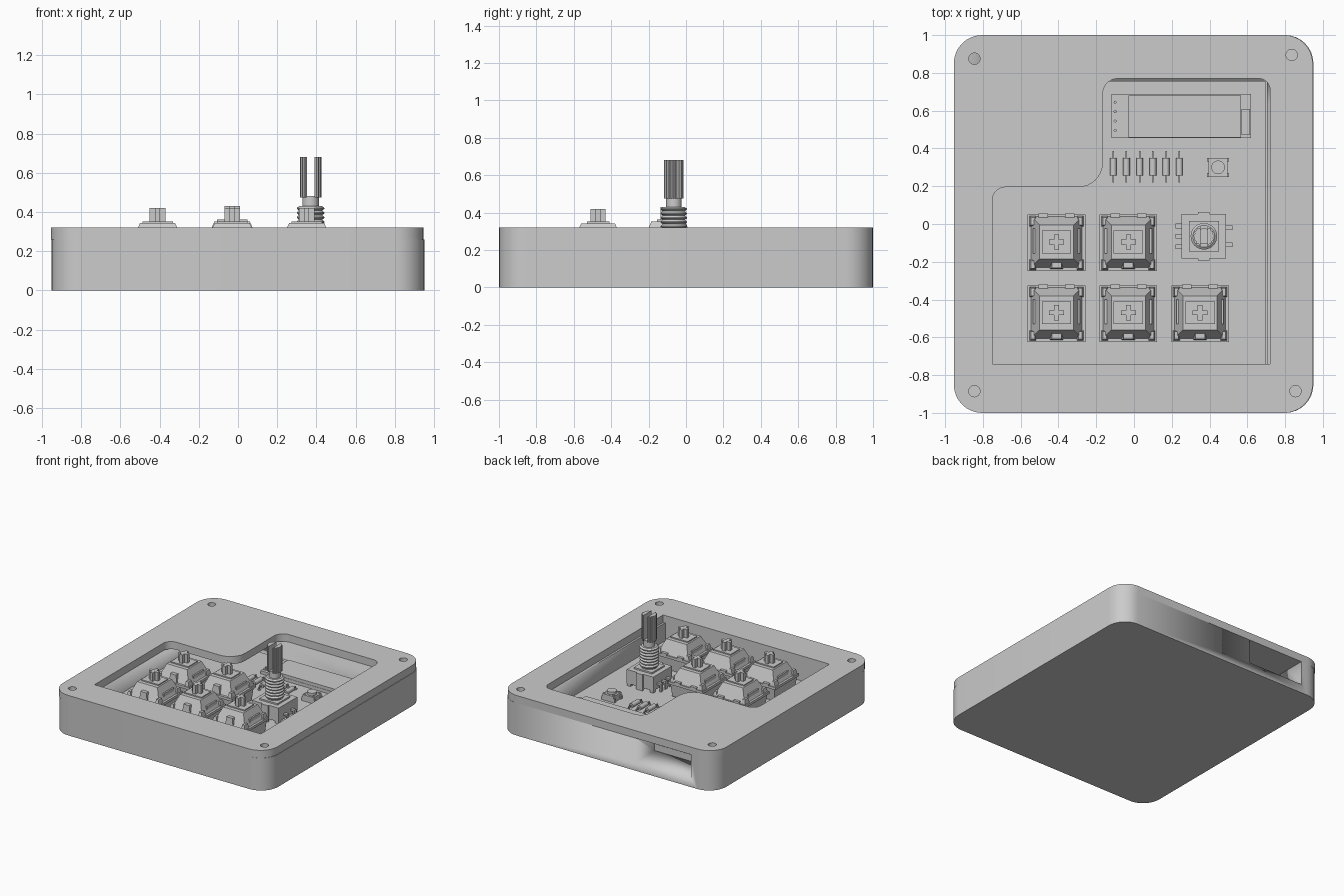
import bpy, bmesh, math
from mathutils import Matrix, Vector

cube = bpy.data.objects.get("Cube")
if cube:
    bpy.data.objects.remove(cube, do_unlink=True)

grey = bpy.data.materials.new("plain_grey")
grey.use_nodes = True
grey.diffuse_color = (0.6, 0.6, 0.6, 1)
grey.node_tree.nodes["Principled BSDF"].inputs["Base Color"].default_value = (0.6, 0.6, 0.6, 1)

PCB = 0.12    # top of the circuit board
SEAM = 0.26   # where lid meets body
TOP = 0.32


def add_object(name, mesh, loc=(0, 0, 0), smooth=True):
    obj = bpy.data.objects.new(name, mesh)
    bpy.context.collection.objects.link(obj)
    obj.location = loc
    if not mesh.materials:
        mesh.materials.append(grey)
    if smooth:
        bpy.ops.object.select_all(action="DESELECT")
        obj.select_set(True)
        bpy.context.view_layer.objects.active = obj
        bpy.ops.object.shade_smooth_by_angle(angle=math.radians(30))
    return obj


def finish(name, bm, loc=(0, 0, 0)):
    bmesh.ops.recalc_face_normals(bm, faces=bm.faces)
    mesh = bpy.data.meshes.new(name)
    bm.to_mesh(mesh)
    bm.free()
    return add_object(name, mesh, loc)


def block(bm, x, y, z0, z1, sx, sy, top=None):
    """Box standing on z0, optionally tapered to a smaller top."""
    tx, ty = top or (sx, sy)
    made = bmesh.ops.create_cube(bm, size=1)["verts"]
    for v in made:
        up = v.co.z > 0
        v.co = Vector((x + v.co.x * (tx if up else sx),
                       y + v.co.y * (ty if up else sy), z1 if up else z0))


def rod(bm, x, y, z0, z1, r, sides=24):
    bmesh.ops.create_cone(bm, cap_ends=True, segments=sides, radius1=r, radius2=r,
                          depth=z1 - z0, matrix=Matrix.Translation((x, y, (z0 + z1) / 2)))


def rounded(corners, steps=8):
    """Outline from (x, y, radius) corners, each rounded by an arc."""
    out = []
    for i, (x, y, r) in enumerate(corners):
        p = Vector((x, y))
        if r == 0:
            out.append(p)
            continue
        a = (Vector(corners[i - 1][:2]) - p).normalized()
        b = (Vector(corners[(i + 1) % len(corners)][:2]) - p).normalized()
        for k in range(steps + 1):
            t = k / steps * math.pi / 2
            out.append(p + a * r * (1 - math.sin(t)) + b * r * (1 - math.cos(t)))
    return out


def circle(x, y, r, n=24):
    return [Vector((x + r * math.cos(k * math.tau / n), y + r * math.sin(k * math.tau / n)))
            for k in range(n)]


def rect(x0, x1, y0, y1, r=0):
    return rounded([(x0, y0, r), (x1, y0, r), (x1, y1, r), (x0, y1, r)])


def slab(name, outlines, z0, z1):
    """Extruded flat shape; outlines after the first are holes."""
    curve = bpy.data.curves.new(name, "CURVE")
    curve.dimensions, curve.fill_mode = "2D", "BOTH"
    curve.extrude = (z1 - z0) / 2
    for pts in outlines:
        s = curve.splines.new("POLY")
        s.points.add(len(pts) - 1)
        for sp, p in zip(s.points, pts):
            sp.co = (p.x, p.y, 0, 1)
        s.use_cyclic_u = True
    temp = bpy.data.objects.new(name + "_temp", curve)
    bpy.context.collection.objects.link(temp)
    dg = bpy.context.evaluated_depsgraph_get()
    mesh = bpy.data.meshes.new_from_object(temp.evaluated_get(dg))
    bpy.data.objects.remove(temp, do_unlink=True)
    bm = bmesh.new()
    bm.from_mesh(mesh)
    bmesh.ops.remove_doubles(bm, verts=bm.verts, dist=0.0001)
    bmesh.ops.translate(bm, verts=bm.verts, vec=(0, 0, (z0 + z1) / 2))
    return finish(name, bm)


# Case body with its cavity and rear cable port
body = slab("case_body", [rect(-0.95, 0.95, -1, 1, 0.15)], 0, SEAM)
screws = [(-0.845, 0.875), (0.835, 0.895), (-0.845, -0.885), (0.855, -0.885)]
cutters = [((-0.025, 0.0075, 0.26), (1.46, 1.505, 0.40)),
           ((-0.5, 0.9, 0.185), (0.49, 0.5, 0.23))]
for i, (loc, size) in enumerate(cutters):
    bm = bmesh.new()
    block(bm, 0, 0, -size[2] / 2, size[2] / 2, size[0], size[1])
    cutter = finish(f"cutter_{i}", bm, loc)
    cutter.hide_render = True
    cutter.hide_set(True)
    mod = body.modifiers.new(cutter.name, "BOOLEAN")
    mod.operation, mod.solver, mod.object = "DIFFERENCE", "EXACT", cutter

# Lid with an L-shaped window and screw holes
window = rounded([(-0.75, -0.74, 0), (0.72, -0.74, 0), (0.72, 0.77, 0.06),
                  (-0.165, 0.77, 0.08), (-0.165, 0.195, 0.13), (-0.75, 0.195, 0.07)])
slab("case_lid", [rect(-0.954, 0.946, -1, 1, 0.15), window]
     + [circle(x, y, 0.03) for x, y in screws], SEAM, TOP)

# Circuit board
bm = bmesh.new()
block(bm, -0.025, 0.0075, 0.055, PCB, 1.45, 1.495)
finish("circuit_board", bm)

# Key switch, built once and shared
bm = bmesh.new()
block(bm, 0, 0, PCB, 0.22, 0.26, 0.26, (0.28, 0.28))
block(bm, 0, 0, 0.22, 0.24, 0.305, 0.30)
block(bm, 0, 0.005, 0.24, 0.343, 0.27, 0.27, (0.18, 0.18))
block(bm, 0, 0.005, 0.343, 0.352, 0.155, 0.12)
block(bm, 0, 0.005, 0.352, 0.42, 0.08, 0.026)
block(bm, 0, 0.005, 0.352, 0.42, 0.026, 0.08)
block(bm, 0, -0.118, 0.24, 0.30, 0.07, 0.04, (0.05, 0.03))
for sx in (-1, 1):
    for sy in (-1, 1):
        block(bm, sx * 0.125, sy * 0.115, 0.24, 0.275, 0.035, 0.055, (0.02, 0.04))
    block(bm, sx * 0.118, 0.01, 0.24, 0.29, 0.014, 0.13)
    block(bm, sx * 0.07, 0.14, 0.24, 0.255, 0.05, 0.03)
first = finish("key_switch_1", bm, (-0.41, -0.475, 0))
spots = [(-0.03, -0.475, 0), (0.35, -0.475, 0), (-0.41, -0.1, 0), (-0.03, -0.1, 0.01)]
for i, loc in enumerate(spots):
    add_object(f"key_switch_{i + 2}", first.data, loc, smooth=False)

# Rotary encoder: body, pins, tabs
EX, EY = 0.37, -0.065
bm = bmesh.new()
block(bm, EX, EY, PCB + 0.02, 0.25, 0.235, 0.235)
block(bm, EX, EY, 0.25, 0.262, 0.16, 0.16)
for side, ys in ((-1, (-0.055, 0, 0.055)), (1, (-0.045, 0.045))):
    for y in ys:
        block(bm, EX + side * 0.13, EY + y, 0.17, 0.185, 0.04, 0.025)
        block(bm, EX + side * 0.145, EY + y, PCB, 0.185, 0.012, 0.025)
for s in (-1, 1):
    block(bm, EX, EY + s * 0.122, PCB, 0.25, 0.06, 0.012)
    for sx in (-1, 1):
        block(bm, EX + sx * 0.1, EY + s * 0.1, PCB, 0.15, 0.03, 0.03)
finish("encoder_body", bm)

# Encoder threaded bushing, turned from a zigzag profile
bm = bmesh.new()
profile = [(0, 0.255), (0.06, 0.255)]
for k in range(7):
    z = 0.27 + k * 0.023
    profile += [(0.06, z), (0.07, z + 0.008), (0.07, z + 0.013)]
profile += [(0.058, 0.43), (0.042, 0.43), (0.042, 0.482), (0, 0.482)]
verts = [bm.verts.new((r, 0, z)) for r, z in profile]
edges = [bm.edges.new(pair) for pair in zip(verts, verts[1:])]
bmesh.ops.spin(bm, geom=verts + edges, cent=(0, 0, 0), axis=(0, 0, 1),
               angle=math.tau, steps=32)
bmesh.ops.remove_doubles(bm, verts=bm.verts, dist=0.0001)
finish("encoder_bushing", bm, (EX, EY, 0))

# Encoder shaft: two splined halves with a slot between
for side, word in ((1, "left"), (-1, "right")):
    half = []
    for k in range(25):
        a = math.radians(-70 + 140 * k / 24)
        r = 0.055 if k % 4 < 2 else 0.050
        half.append(Vector((EX + side * max(r * math.cos(a), 0.018), EY + r * math.sin(a))))
    slab(f"encoder_shaft_{word}", [half], 0.475, 0.68)

# Display module with glass, ribbon and header pins
bm = bmesh.new()
block(bm, 0.25, 0.572, PCB, 0.145, 0.74, 0.235)
block(bm, 0.268, 0.568, 0.145, 0.17, 0.595, 0.222)
block(bm, 0.592, 0.54, 0.145, 0.155, 0.045, 0.14)
for k in range(4):
    rod(bm, -0.1, 0.495 + k * 0.05, 0.145, 0.15, 0.018, 16)
    rod(bm, -0.1, 0.495 + k * 0.05, 0.15, 0.165, 0.008, 8)
finish("display", bm)

# Row of diodes on bent leads
for k in range(6):
    bm = bmesh.new()
    bmesh.ops.create_cone(bm, cap_ends=True, segments=16, radius1=0.018, radius2=0.018, depth=0.095,
                          matrix=Matrix.Translation((0, 0, 0.02)) @ Matrix.Rotation(math.pi / 2, 4, "X"))
    block(bm, 0, 0, 0.016, 0.024, 0.008, 0.165)
    for s in (-1, 1):
        block(bm, 0, s * 0.08, 0, 0.024, 0.008, 0.008)
        rod(bm, 0, s * 0.08, 0, 0.005, 0.013, 12)
    finish(f"diode_{k + 1}", bm, (-0.11 + k * 0.07, 0.303, PCB))

# Small push button
bm = bmesh.new()
block(bm, 0, 0, 0, 0.05, 0.1, 0.1)
rod(bm, 0, 0, 0.05, 0.07, 0.036)
for sx in (-1, 1):
    for sy in (-1, 1):
        block(bm, sx * 0.045, sy * 0.04, 0, 0.03, 0.025, 0.02)
        rod(bm, sx * 0.038, sy * 0.038, 0.05, 0.055, 0.008, 12)
finish("push_button", bm, (0.445, 0.3, PCB))
